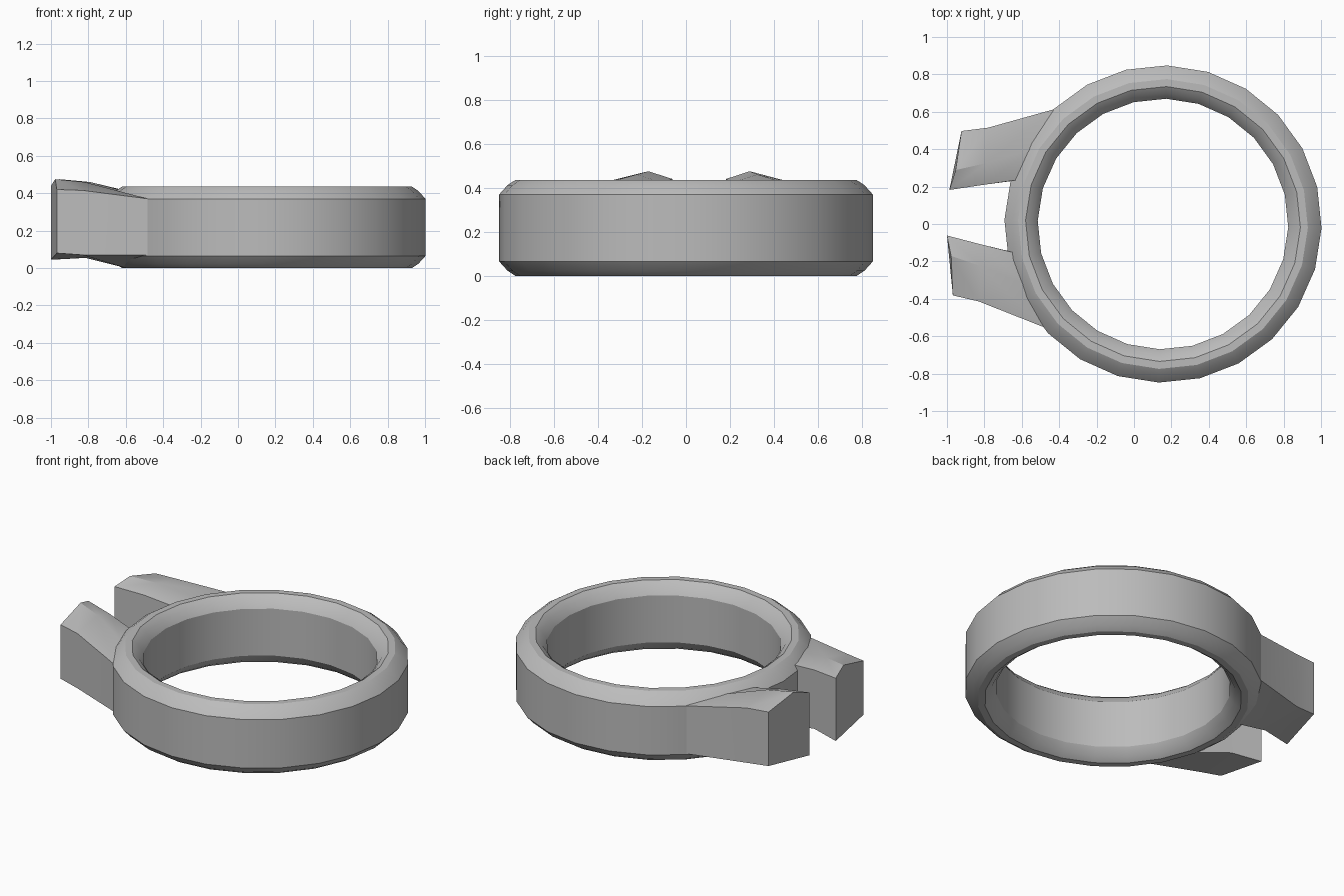
import bpy, bmesh, math
from mathutils import Matrix, Vector

if "Cube" in bpy.data.objects:
    bpy.data.objects.remove(bpy.data.objects["Cube"])

gray = bpy.data.materials.new("plain_gray")
gray.use_nodes = True
gray.diffuse_color = (0.5, 0.5, 0.5, 1)
gray.node_tree.nodes["Principled BSDF"].inputs["Base Color"].default_value = (0.5, 0.5, 0.5, 1)

SIDES = 24
HEIGHT = 0.435
# ring centre, with the whole clamp turned slightly
PLACE = Matrix.Translation((0.155, 0, 0)) @ Matrix.Rotation(math.radians(-3), 4, 'Z')


def loft(name, loops, closed):
    """Skin equal-length loops of points; close the run or cap its ends."""
    bm = bmesh.new()
    rows = [[bm.verts.new(PLACE @ Vector(p)) for p in loop] for loop in loops]
    pairs = list(zip(rows, rows[1:]))
    if closed:
        pairs.append((rows[-1], rows[0]))
    else:
        bm.faces.new(rows[0])
        bm.faces.new(rows[-1])
    for a, b in pairs:
        for i in range(len(a)):
            j = (i + 1) % len(a)
            bm.faces.new((a[i], a[j], b[j], b[i]))
    bmesh.ops.recalc_face_normals(bm, faces=bm.faces)
    mesh = bpy.data.meshes.new(name)
    bm.to_mesh(mesh)
    bm.free()
    mesh.materials.append(gray)
    obj = bpy.data.objects.new(name, mesh)
    bpy.context.collection.objects.link(obj)
    bpy.ops.object.select_all(action='DESELECT')
    obj.select_set(True)
    bpy.context.view_layer.objects.active = obj
    bpy.ops.object.shade_smooth_by_angle(angle=math.radians(30))
    return obj


# band with rounded rims: half section mirrored about mid height
rim = [(0.67, 0.365), (0.70, 0.41), (0.735, HEIGHT),
       (0.775, HEIGHT), (0.81, 0.412), (0.848, 0.37)]
section = rim + [(r, HEIGHT - z) for r, z in reversed(rim)]
loops = []
for k in range(SIDES):
    a = math.tau * k / SIDES + math.radians(1.5)
    loops.append([(r * math.cos(a), r * math.sin(a), z) for r, z in section])
loft("ring_band", loops, True)

# clamping lugs: root, knee and end sections
# each runs outer bottom, outer top, ridge, inner top, inner bottom
root = [(-0.605, 0.585, 0.07), (-0.605, 0.585, 0.37), (-0.72, 0.36, 0.395),
        (-0.76, 0.20, 0.39), (-0.75, 0.20, 0.002)]
knee = [(-0.962, 0.465, 0.07), (-0.962, 0.465, 0.415), (-0.962, 0.275, 0.46),
        (-0.965, 0.16, 0.425), (-0.965, 0.16, 0.055)]
end = [(-1.102, 0.44, 0.08), (-1.102, 0.44, 0.42), (-1.122, 0.23, 0.475),
       (-1.15, 0.122, 0.44), (-1.15, 0.122, 0.045)]
for name, side in (("back_lug", 1), ("front_lug", -1)):
    loft(name, [[(x, side * y, z) for x, y, z in s] for s in (root, knee, end)], False)
